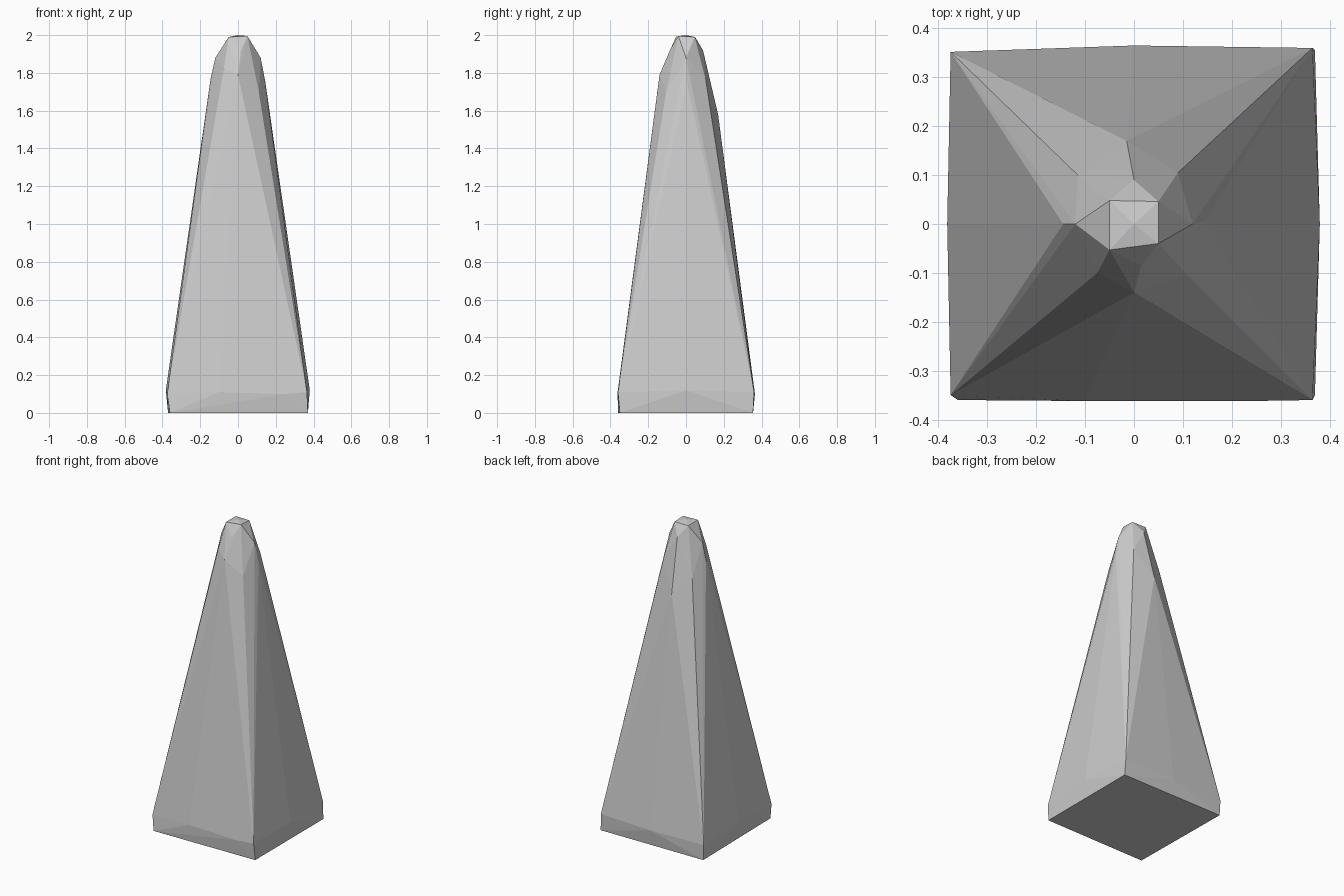
import bpy, bmesh

if "Cube" in bpy.data.objects:
    bpy.data.objects.remove(bpy.data.objects["Cube"], do_unlink=True)

stone = bpy.data.materials.new("pale_grey_stone")
stone.use_nodes = True
colour = (0.6, 0.6, 0.6, 1)
stone.diffuse_color = colour
stone.node_tree.nodes["Principled BSDF"].inputs["Base Color"].default_value = colour

# Slightly irregular levels of the chiselled block, as (x, y, z) corners
foot = [(-.36, -.36, 0), (.37, -.35, 0), (.37, .355, 0), (-.37, .35, 0)]
skirt = [(-.375, -.35, .1), (.365, -.36, .11), (.365, .36, .11), (-.375, .352, .1),
         (-.382, 0, .12), (.38, 0, .12), (-.1, -.362, .11), (.24, -.362, .1),
         (0, .365, .1)]
shoulder = [(-.145, 0, 1.77), (.145, .005, 1.75), (0, -.14, 1.79), (-.015, .17, 1.58),
            (-.115, .1, 1.68), (.09, .105, 1.76), (.11, -.105, 1.7), (-.075, -.1, 1.82)]
crown = [(-.12, 0, 1.88), (.12, 0, 1.88), (.015, -.085, 1.92), (0, .09, 1.92)]
tip = [(-.05, -.053, 1.99), (.05, -.04, 1.995), (.05, .046, 1.99),
       (-.05, .048, 1.99), (0, 0, 2)]

# Wrap the levels in flat facets
bm = bmesh.new()
for point in foot + skirt + shoulder + crown + tip:
    bm.verts.new(point)
hull = bmesh.ops.convex_hull(bm, input=bm.verts)
loose = [v for v in bm.verts if not v.link_faces]
bmesh.ops.delete(bm, geom=loose, context='VERTS')
bmesh.ops.recalc_face_normals(bm, faces=bm.faces)

mesh = bpy.data.meshes.new("stone_spire")
bm.to_mesh(mesh)
bm.free()
mesh.materials.append(stone)
spire = bpy.data.objects.new("stone_spire", mesh)
bpy.context.collection.objects.link(spire)
